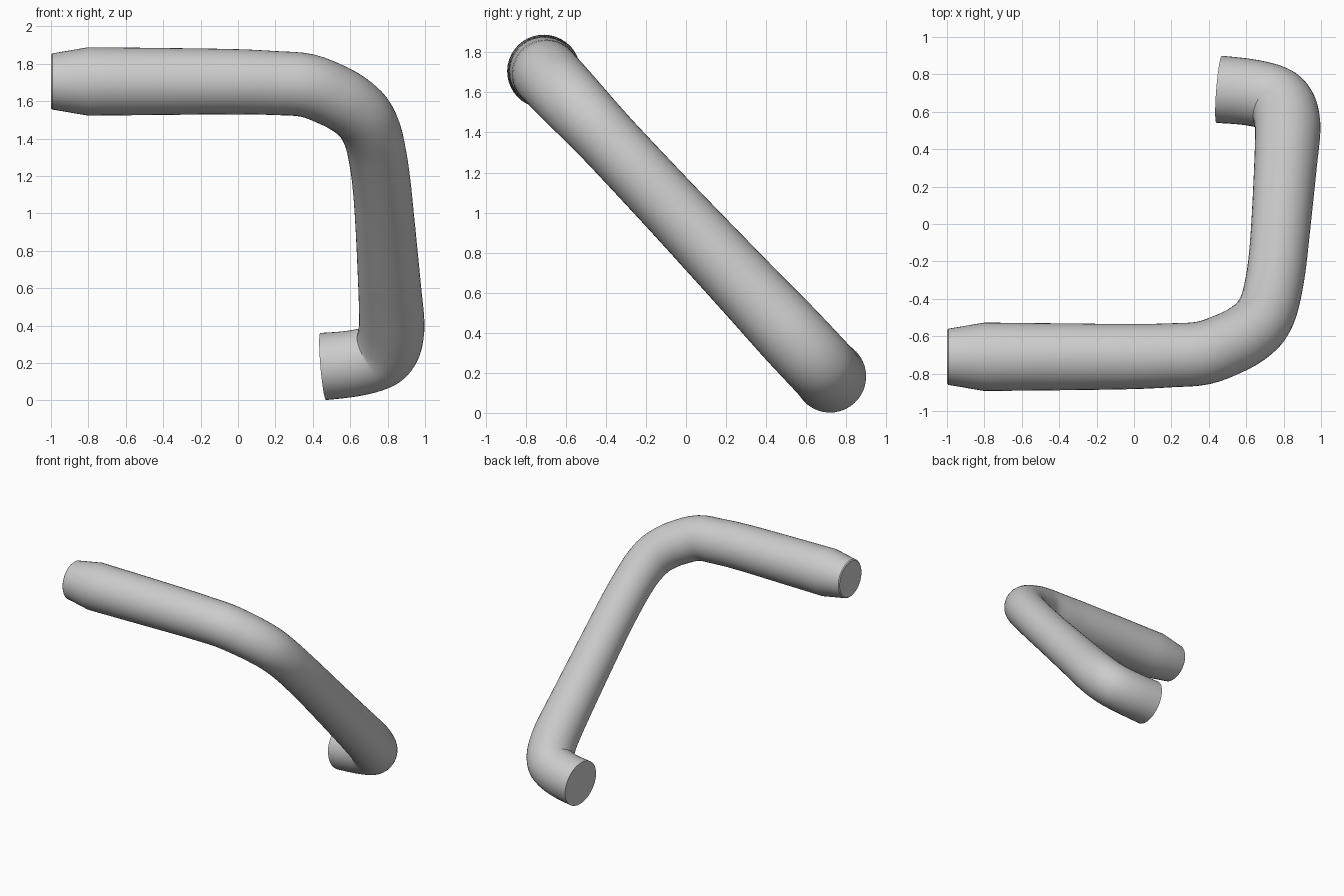
import bpy, bmesh, math
from mathutils import Vector

cube = bpy.data.objects.get("Cube")
if cube:
    bpy.data.objects.remove(cube, do_unlink=True)

SIDES = 40
STEPS = 4

# The bent tube lies in one tilted plane: "across" runs along x, "down" along the slope
ORIGIN = Vector((0, -0.71, 1.705))
ACROSS = Vector((1, 0, 0))
DOWN = Vector((0, 0.684, -0.729)).normalized()
SIDEWAYS = ACROSS.cross(DOWN)

# Tapered spigot: across, down, radius
spigot = [Vector(p) for p in ((-1, 0, 0.142), (-0.993, 0, 0.15))]

# Centre line with radius: across, down, radius
centre_line = [Vector(p) for p in (
    (-0.8, 0, 0.183), (-0.4, 0, 0.179), (0, 0.002, 0.174), (0.2, 0.012, 0.171),
    (0.37, 0.03, 0.17), (0.52, 0.11, 0.168), (0.6, 0.174, 0.166),
    (0.666, 0.254, 0.163), (0.71, 0.36, 0.159), (0.736, 0.48, 0.156),
    (0.762, 0.69, 0.156), (0.782, 0.97, 0.158), (0.811, 1.51, 0.168),
    (0.822, 1.77, 0.175), (0.816, 1.87, 0.176), (0.8, 1.945, 0.176),
    (0.77, 2.0, 0.176), (0.73, 2.03, 0.176), (0.66, 2.056, 0.177),
    (0.575, 2.075, 0.178), (0.455, 2.09, 0.18))]


def smooth_path(points):
    """Pass a smooth curve through the points, with tangents scaled to the spacing."""
    last = len(points) - 1

    def slope(i):
        a, b = max(i - 1, 0), min(i + 1, last)
        step = points[b] - points[a]
        return step / step.xy.length

    result = []
    for i in range(last):
        p, q = points[i], points[i + 1]
        span = (q - p).xy.length
        for k in range(STEPS):
            t = k / STEPS
            h = t * t * (3 - 2 * t)
            result.append(p * (1 - h) + q * h
                          + slope(i) * span * t * (1 - t) ** 2
                          - slope(i + 1) * span * t * t * (1 - t))
    return result + [points[-1]]


def sweep(name, path, material):
    """Skin round rings along the path and close both ends."""
    bm = bmesh.new()
    rings = []
    for i, p in enumerate(path):
        along = (path[min(i + 1, len(path) - 1)] - path[max(i - 1, 0)]).xy.normalized()
        normal = DOWN * along.x - ACROSS * along.y
        centre = ORIGIN + ACROSS * p.x + DOWN * p.y
        ring = []
        for k in range(SIDES):
            a = math.tau * k / SIDES
            ring.append(bm.verts.new(centre + p.z * (normal * math.cos(a) + SIDEWAYS * math.sin(a))))
        rings.append(ring)
    for r, s in zip(rings, rings[1:]):
        for k in range(SIDES):
            n = (k + 1) % SIDES
            bm.faces.new((r[k], r[n], s[n], s[k]))
    bm.faces.new(rings[0][::-1])
    bm.faces.new(rings[-1])
    bmesh.ops.recalc_face_normals(bm, faces=bm.faces)
    mesh = bpy.data.meshes.new(name)
    bm.to_mesh(mesh)
    bm.free()
    mesh.materials.append(material)
    obj = bpy.data.objects.new(name, mesh)
    bpy.context.collection.objects.link(obj)
    return obj


# Plain grey finish
grey = bpy.data.materials.new("plain_grey")
grey.use_nodes = True
colour = (0.6, 0.6, 0.6, 1)
grey.diffuse_color = colour
grey.node_tree.nodes["Principled BSDF"].inputs["Base Color"].default_value = colour

# Bent tube with its tapered spigot
tube = sweep("bent_tube", spigot + smooth_path(centre_line), grey)
bpy.context.view_layer.objects.active = tube
tube.select_set(True)
bpy.ops.object.shade_smooth_by_angle(angle=math.radians(35))
